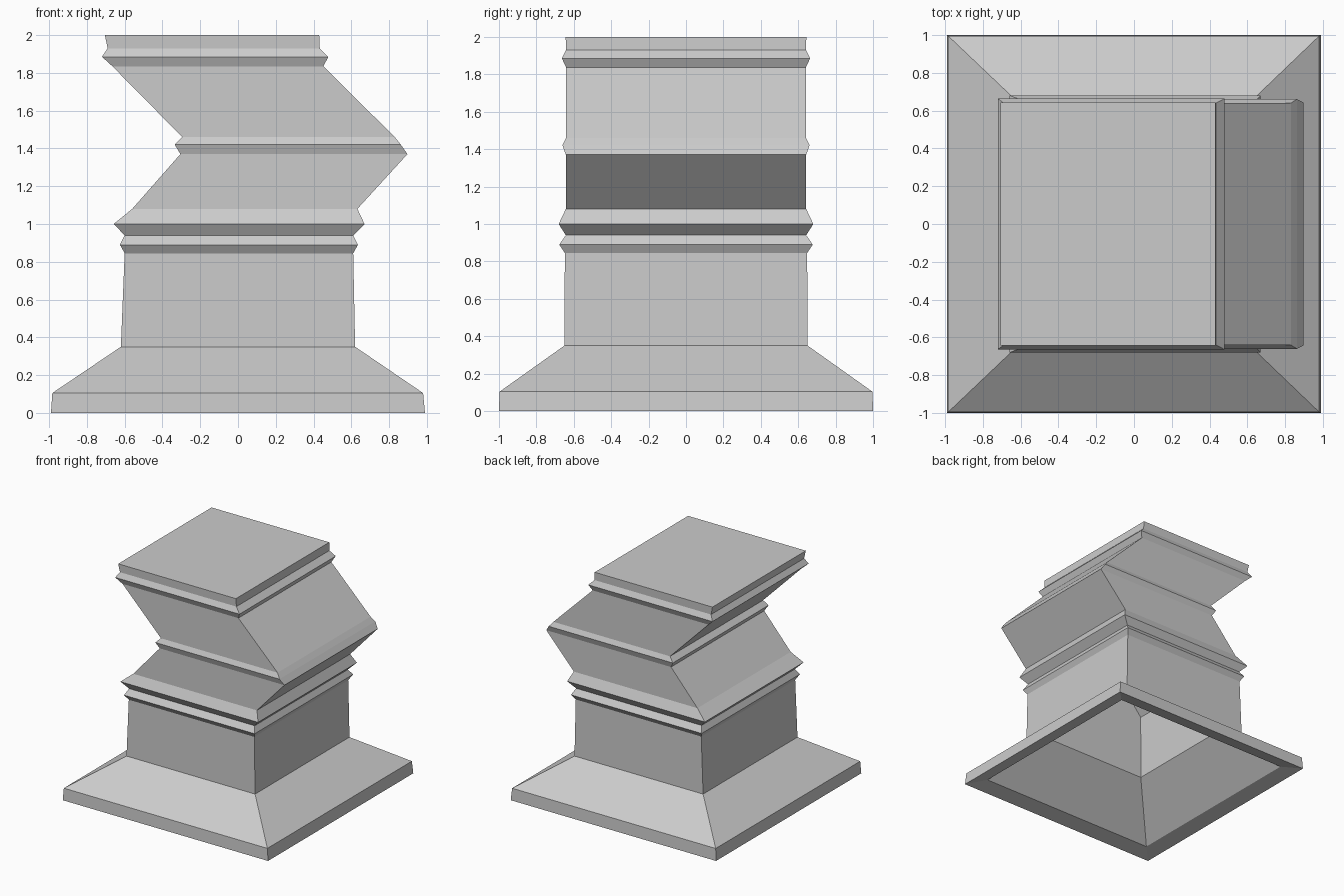
import bpy
import bmesh

# Outer profile of the bent square shaft: (height, left x, right x, half depth)
OUTER = [
    (0.00, -0.99, 0.99, 1.00),     # plinth
    (0.105, -0.983, 0.98, 0.995),
    (0.35, -0.62, 0.62, 0.65),     # straight shaft
    (0.845, -0.60, 0.61, 0.647),
    (0.89, -0.625, 0.635, 0.677),  # lower double moulding
    (0.94, -0.60, 0.61, 0.642),
    (1.00, -0.658, 0.67, 0.68),
    (1.08, -0.56, 0.632, 0.642),   # bend to the right
    (1.37, -0.305, 0.897, 0.642),
    (1.42, -0.335, 0.862, 0.66),   # middle moulding
    (1.46, -0.295, 0.83, 0.64),    # bend to the left
    (1.835, -0.665, 0.452, 0.64),
    (1.885, -0.72, 0.478, 0.663),  # upper moulding
    (1.93, -0.69, 0.433, 0.64),
    (2.00, -0.705, 0.43, 0.643),
]

# Plain bore following the bends: (left height, right height, left x, right x, half depth)
INNER = [
    (0.03, 0.03, -0.86, 0.86, 0.865),  # rim under the plinth
    (0.41, 0.41, -0.51, 0.51, 0.52),
    (0.98, 1.12, -0.505, 0.50, 0.515),
    (1.41, 1.40, -0.14, 0.71, 0.515),
    (1.87, 1.87, -0.57, 0.27, 0.515),  # ceiling
]

bm = bmesh.new()


def ring(zl, zr, left, right, d):
    corners = [(left, -d, zl), (right, -d, zr), (right, d, zr), (left, d, zl)]
    return [bm.verts.new(c) for c in corners]


# Rings run from the inner ceiling down, round the rim, and up the outside
loops = [ring(*r) for r in reversed(INNER)]
loops += [ring(z, z, left, right, d) for z, left, right, d in OUTER]

for low, high in zip(loops, loops[1:]):
    for i in range(4):
        j = (i + 1) % 4
        bm.faces.new((low[i], low[j], high[j], high[i]))

# Flat top and the ceiling of the bore
bm.faces.new(loops[-1])
bm.faces.new(loops[0][::-1])
bmesh.ops.recalc_face_normals(bm, faces=bm.faces[:])

mesh = bpy.data.meshes.new("bent_chimney")
bm.to_mesh(mesh)
bm.free()
bpy.context.collection.objects.link(bpy.data.objects.new("bent_chimney", mesh))
